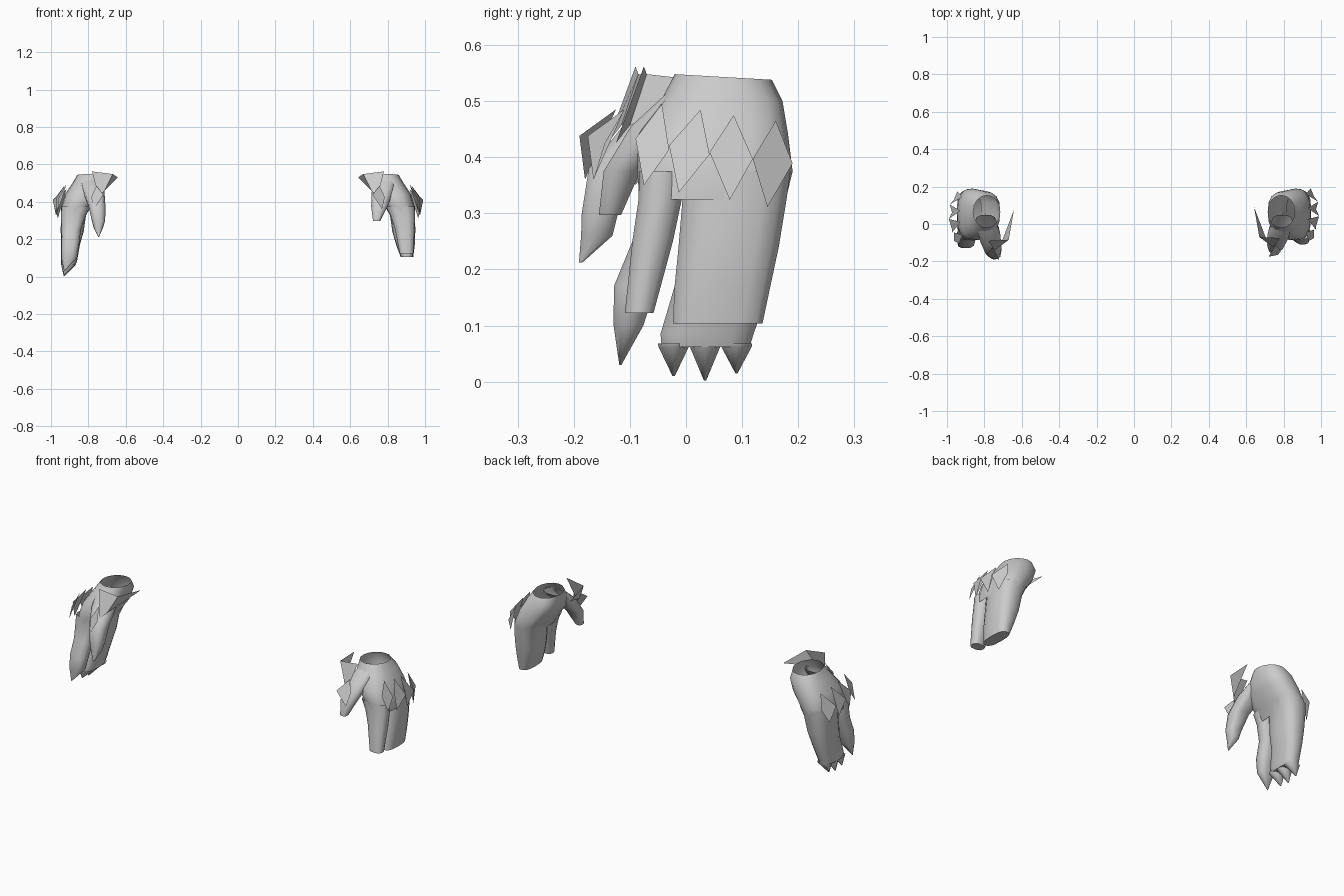
import bpy, math

if "Cube" in bpy.data.objects:
    bpy.data.objects.remove(bpy.data.objects["Cube"])

def make(name, verts, faces):
    me = bpy.data.meshes.new(name)
    me.from_pydata(verts, [], faces)
    me.update()
    ob = bpy.data.objects.new(name, me)
    bpy.context.collection.objects.link(ob)
    bpy.context.view_layer.objects.active = ob
    bpy.ops.object.select_all(action='DESELECT')
    ob.select_set(True)
    # consistent outward normals
    bpy.ops.object.mode_set(mode='EDIT')
    bpy.ops.mesh.select_all(action='SELECT')
    bpy.ops.mesh.normals_make_consistent(inside=False)
    bpy.ops.object.mode_set(mode='OBJECT')
    return ob

def loft(name, side, rings, n=12, cap_end=True, slope=0, square=0.75, first=None):
    """Skin boxed-in rounded rings given as x0, x1, y0, y1, z (open at the top)."""
    verts, faces = [], []
    for k, (x0, x1, y0, y1, z) in enumerate(rings):
        p = first if first and k == 0 else square
        for i in range(n):
            a = 2 * math.pi * i / n
            c, s = math.cos(a), math.sin(a)
            dz = slope * s if k == 0 else 0
            c = math.copysign(abs(c) ** p, c)
            s = math.copysign(abs(s) ** p, s)
            verts.append((side * ((x0 + x1) / 2 + c * (x1 - x0) / 2),
                          (y0 + y1) / 2 + s * (y1 - y0) / 2, z + dz))
    for k in range(len(rings) - 1):
        for i in range(n):
            j = (i + 1) % n
            faces.append((k*n + i, k*n + j, (k+1)*n + j, (k+1)*n + i))
    if cap_end:
        faces.append(tuple(range((len(rings) - 1) * n, len(rings) * n)))
    ob = make(name, verts, faces)
    bpy.ops.object.shade_smooth_by_angle(angle=math.radians(60))
    return ob

def plate(name, side, pts, faces, dy=0):
    return make(name, [(side * x, y + dy, z) for x, y, z in pts], faces)

def glove(side, label, clawed):
    # palm with open wrist, ending where the fingers take over
    loft(label + "_palm", side, [
        (.715, .86, -.02, .153, .543), (.715, .885, -.045, .172, .50),
        (.735, .925, -.085, .182, .44), (.785, .945, -.087, .19, .375),
        (.815, .946, -.083, .178, .325)], n=16, cap_end=False,
        slope=-.005, first=1)
    # merged three-finger block
    block = [(.79, .945, -.005, .188, .375), (.813, .947, -.008, .181, .325),
             (.825, .948, -.015, .167, .24), (.845, .945, -.022, .152, .17)]
    index = [(.79, .944, -.085, .0, .375), (.815, .946, -.086, -.006, .325),
             (.84, .944, -.097, -.022, .25)]
    if clawed:
        block += [(.86, .947, -.047, .122, .085), (.868, .945, -.045, .115, .062)]
        index += [(.85, .945, -.13, -.052, .17), (.86, .945, -.13, -.075, .10),
                  (.926, .93, -.119, -.115, .03)]
        thumb = [(.735, .85, -.035, .05, .515), (.714, .83, -.115, 0, .455),
                 (.709, .80, -.175, -.08, .38), (.71, .782, -.187, -.12, .30),
                 (.722, .772, -.188, -.13, .26), (.743, .748, -.191, -.185, .212)]
        # claws under the finger block
        for y, tip in ((-.022, .01), (.034, .002), (.09, .015)):
            loft(label + "_claw", side, [
                (.866, .946, y - .028, y + .028, .068),
                (.868, .945, y - .027, y + .027, .062),
                (.928, .932, y - .002, y + .002, tip)], n=8)
    else:
        block += [(.87, .937, -.025, .138, .104)]
        index += [(.865, .938, -.11, -.057, .122)]
        thumb = [(.735, .85, -.035, .05, .515), (.715, .83, -.10, 0, .455),
                 (.712, .80, -.148, -.08, .375), (.722, .76, -.156, -.115, .297)]
    loft(label + "_finger_block", side, block, n=14)
    loft(label + "_index_finger", side, index, n=10)
    loft(label + "_thumb", side, thumb, n=10)

    # row of diamond plates across the back of the hand
    dy = -.015 if clawed else 0
    side_y = [-.09, -.03, .042, .119, .19]
    side_x = [.935, .972, .99, .985, .955]
    tops, lows = (-.043, .026, .085, .16), (-.075, -.013, .078, .145)
    for i in range(4):
        out = .01 if i in (1, 2) else 0
        plate(label + "_diamond", side, [
            (.918 + out, tops[i], .495 - .01 * i),
            (side_x[i + 1] + out - .01, side_y[i + 1], .413 - .008 * i),
            (.963 + out, lows[i], .35 - .013 * i),
            (side_x[i], side_y[i], .433 - .012 * i)], [(0, 1, 2, 3)], dy)
    # thumb diamond
    plate(label + "_thumb_diamond", side, [
        (.757, -.11, .485), (.785, -.145, .425), (.77, -.165, .36),
        (.72, -.175, .438)], [(0, 1, 2, 3)], dy)
    # folded flared cuff flap
    plate(label + "_cuff_flap", side, [
        (.642, .09, .53), (.67, -.07, .548), (.78, -.075, .562),
        (.715, -.10, .457), (.745, -.125, .425)],
        [(0, 1, 3), (1, 2, 4, 3)], dy)

glove(1, "right_glove", False)
glove(-1, "left_glove", True)
